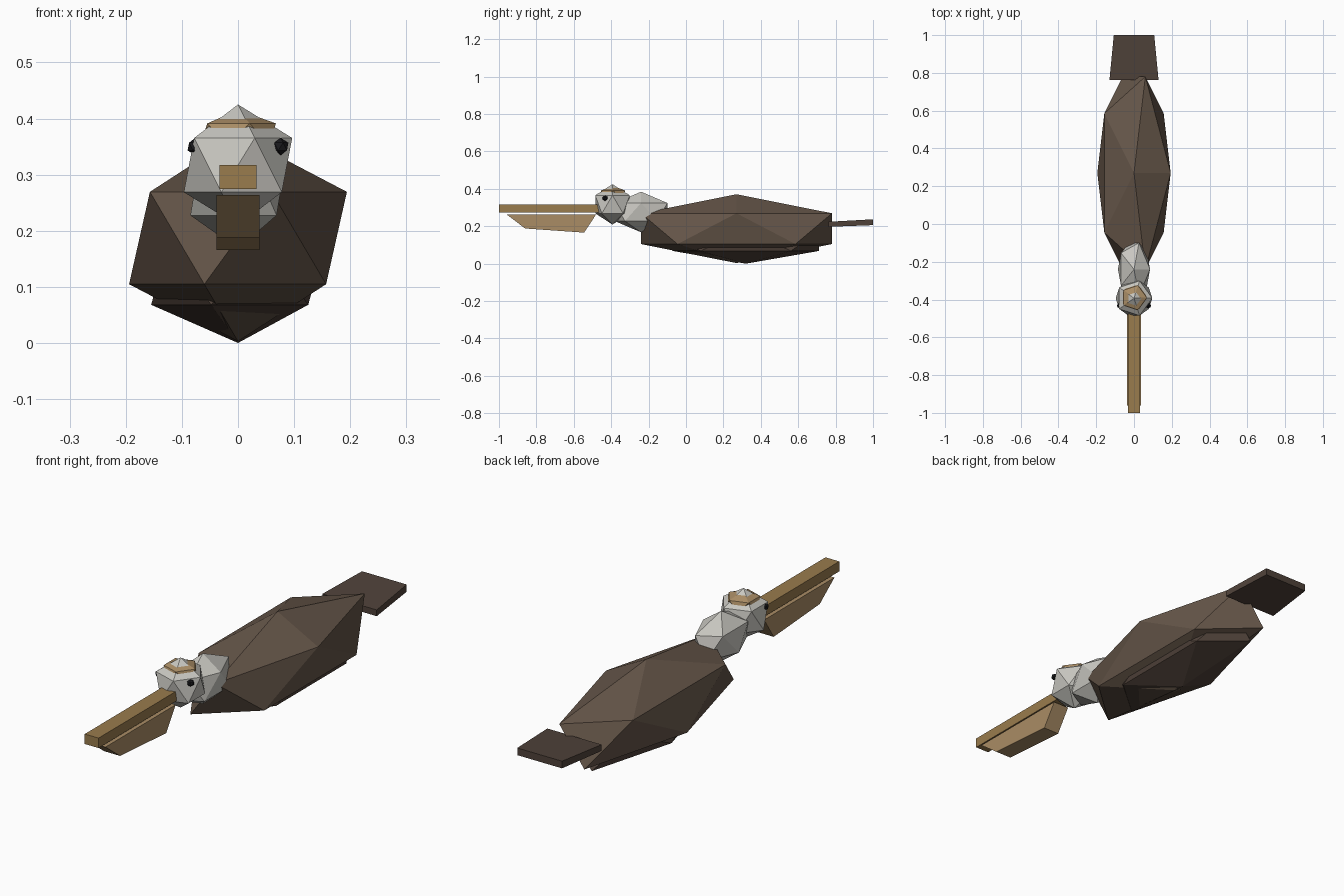
import bpy

if "Cube" in bpy.data.objects:
    bpy.data.objects.remove(bpy.data.objects["Cube"])


def material(name, rgb):
    m = bpy.data.materials.new(name)
    m.diffuse_color = (*rgb, 1)
    m.use_nodes = True
    m.node_tree.nodes["Principled BSDF"].inputs["Base Color"].default_value = m.diffuse_color
    return m


BROWN = material("brown plumage", (0.13, 0.092, 0.066))
DARK = material("dark plumage", (0.08, 0.055, 0.042))
GREY = material("pale plumage", (0.58, 0.57, 0.53))
HORN = material("beak horn", (0.32, 0.20, 0.075))
TAN = material("tan skin", (0.40, 0.265, 0.13))
BLACK = material("eye black", (0.01, 0.01, 0.012))


def ico(name, centre, scale, mat):
    """Scaled icosahedron with flat faces."""
    bpy.ops.mesh.primitive_ico_sphere_add(subdivisions=1, radius=1, location=centre)
    ob = bpy.context.object
    ob.name = name
    ob.scale = scale
    ob.data.materials.append(mat)
    return ob


def slab(name, profile, mat):
    """Block from four side-view corners, each (half width, y, z)."""
    verts = [(s * w, y, z) for s in (-1, 1) for w, y, z in profile]
    faces = [(0, 1, 2, 3), (7, 6, 5, 4)]
    faces += [(i, i + 4, (i + 1) % 4 + 4, (i + 1) % 4) for i in range(4)]
    me = bpy.data.meshes.new(name)
    me.from_pydata(verts, [], faces)
    me.materials.append(mat)
    ob = bpy.data.objects.new(name, me)
    bpy.context.collection.objects.link(ob)
    return ob


# Body, belly, neck, head and crown
ico("body", (0, 0.27, 0.187), (0.217, 0.60, 0.184), BROWN)
ico("belly", (0, 0.32, 0.123), (0.173, 0.46, 0.123), DARK)
ico("neck", (0, -0.24, 0.276), (0.095, 0.165, 0.1085), GREY)
ico("head", (0, -0.393, 0.317), (0.108, 0.108, 0.108), GREY)
ico("crown", (0, -0.39, 0.372), (0.0756, 0.0756, 0.0432), TAN)

# Eyes
for side, x in (("left", -0.076), ("right", 0.076)):
    ico(f"{side}_eye", (x, -0.432, 0.35), (0.0155,) * 3, BLACK)

# Upper beak
slab("upper_beak", [(0.033, -1.0, 0.274), (0.033, -0.45, 0.274),
                    (0.033, -0.45, 0.317), (0.033, -1.0, 0.317)], HORN)

# Throat pouch
slab("throat_pouch", [(0.038, -0.86, 0.188), (0.038, -0.545, 0.166),
                      (0.038, -0.48, 0.264), (0.038, -0.96, 0.264)], TAN)

# Tail
slab("tail", [(0.13, 0.762, 0.197), (0.107, 1.0, 0.206),
              (0.107, 1.0, 0.237), (0.13, 0.762, 0.224)], DARK)
